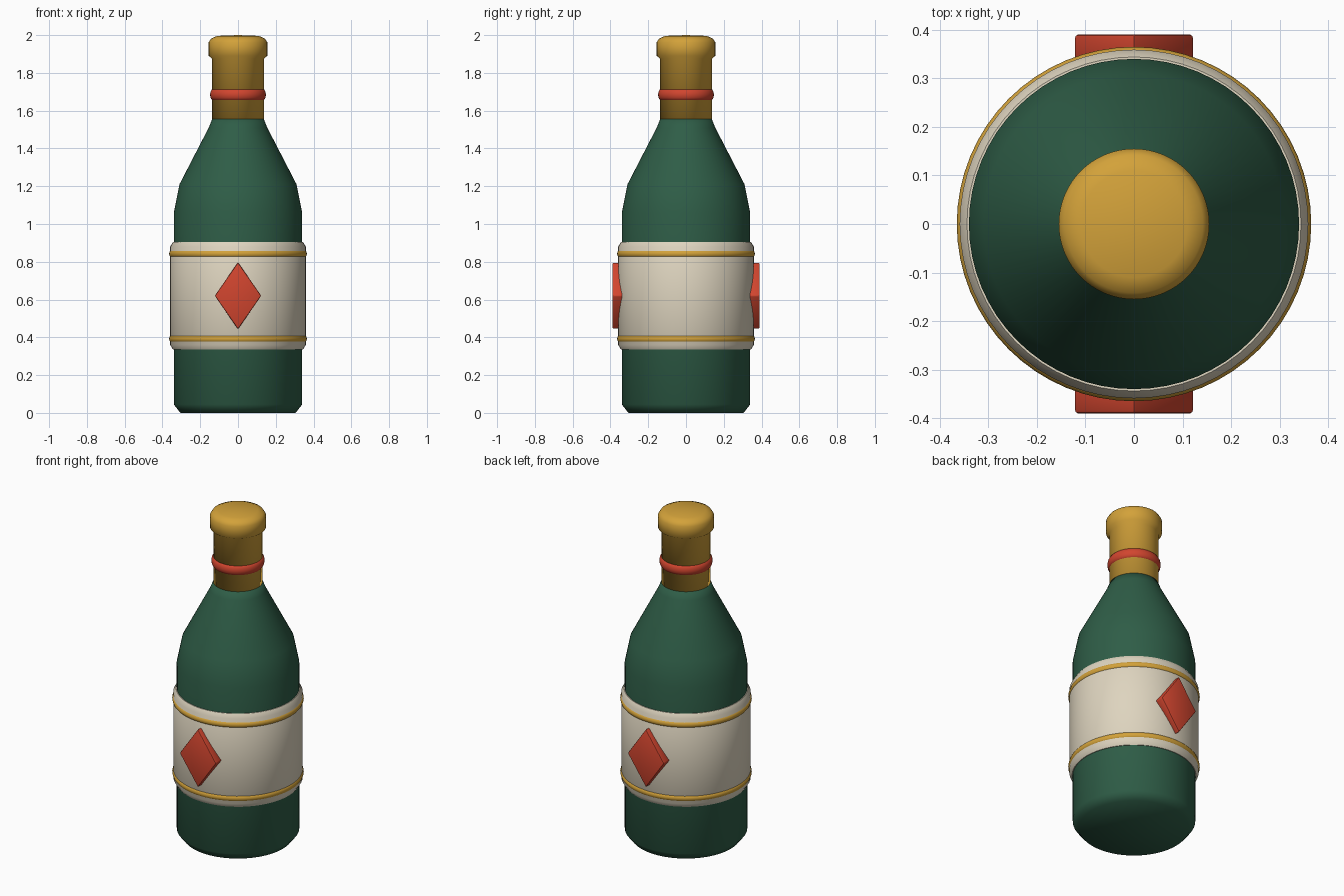
import bpy
import bmesh
import math

cube = bpy.data.objects.get("Cube")
if cube:
    bpy.data.objects.remove(cube, do_unlink=True)

SEGMENTS = 64


def make_material(name, rgb, roughness=0.5):
    mat = bpy.data.materials.new(name)
    mat.use_nodes = True
    color = (*rgb, 1.0)
    mat.diffuse_color = color
    bsdf = mat.node_tree.nodes["Principled BSDF"]
    bsdf.inputs["Base Color"].default_value = color
    bsdf.inputs["Roughness"].default_value = roughness
    return mat


green = make_material("bottle green", (0.028, 0.11, 0.063), 0.3)
gold = make_material("gold foil", (0.65, 0.36, 0.042))
cream = make_material("label cream", (0.73, 0.66, 0.52), 0.7)
red = make_material("bright red", (0.64, 0.06, 0.028))


def finish(name, bm, mat, sharp_angle=None):
    bmesh.ops.recalc_face_normals(bm, faces=bm.faces)
    mesh = bpy.data.meshes.new(name)
    bm.to_mesh(mesh)
    bm.free()
    mesh.materials.append(mat)
    obj = bpy.data.objects.new(name, mesh)
    bpy.context.collection.objects.link(obj)
    bpy.ops.object.select_all(action="DESELECT")
    obj.select_set(True)
    bpy.context.view_layer.objects.active = obj
    if sharp_angle is None:
        bpy.ops.object.shade_smooth()
    else:
        bpy.ops.object.shade_smooth_by_angle(angle=math.radians(sharp_angle))
    return obj


def lathe(name, profile, mat, closed=False, sharp_angle=None):
    """Spin a profile of (radius, height) points about the z axis."""
    bm = bmesh.new()
    verts = [bm.verts.new((r, 0, z)) for r, z in profile]
    edges = [bm.edges.new(pair) for pair in zip(verts, verts[1:])]
    if closed:
        edges.append(bm.edges.new((verts[-1], verts[0])))
    bmesh.ops.spin(bm, geom=verts + edges, cent=(0, 0, 0), axis=(0, 0, 1),
                   angle=math.tau, steps=SEGMENTS)
    bmesh.ops.remove_doubles(bm, verts=bm.verts, dist=0.0001)
    return finish(name, bm, mat, sharp_angle)


def band(name, radius, height, half_height, depth, mat):
    """Rounded ring that bulges out from the bottle."""
    profile = []
    for i in range(12):
        a = math.tau * i / 12
        profile.append((radius - depth + depth * math.cos(a),
                        height + half_height * math.sin(a)))
    return lathe(name, profile, mat, closed=True)


# Glass body with tapered shoulder
lathe("bottle_body", [(0, 0), (0.305, 0), (0.34, 0.045), (0.34, 1.06),
                      (0.31, 1.21), (0.155, 1.51), (0.135, 1.56), (0, 1.56)], green)

# Foil neck and rounded cap, one continuous form
lathe("foil_neck_and_cap", [(0, 1.555), (0.137, 1.555), (0.137, 1.875),
                            (0.155, 1.89), (0.155, 1.962), (0.142, 1.982),
                            (0.11, 1.996), (0, 2.0)], gold)

# Wrapped paper label
lathe("label", [(0.33, 0.335), (0.344, 0.335), (0.359, 0.36),
                (0.359, 0.88), (0.344, 0.905), (0.33, 0.905)],
      cream, closed=True, sharp_angle=50)

# Trim bands
band("label_band_lower", 0.365, 0.392, 0.022, 0.02, gold)
band("label_band_upper", 0.365, 0.842, 0.022, 0.02, gold)
band("neck_band", 0.148, 1.685, 0.032, 0.02, red)


# Diamond emblems on the front and back of the label
def diamond(name, side):
    bm = bmesh.new()
    outline = [(0.123, 0.62), (0, 0.797), (-0.123, 0.62), (0, 0.443)]
    face = bm.faces.new([bm.verts.new((x, side * 0.33, z)) for x, z in outline])
    result = bmesh.ops.extrude_face_region(bm, geom=[face])
    moved = [v for v in result["geom"] if isinstance(v, bmesh.types.BMVert)]
    bmesh.ops.translate(bm, verts=moved, vec=(0, side * 0.06, 0))
    bmesh.ops.bevel(bm, geom=list(bm.edges), offset=0.006, segments=2,
                    affect="EDGES", profile=0.5)
    return finish(name, bm, red, 35)


diamond("diamond_front", -1)
diamond("diamond_back", 1)
